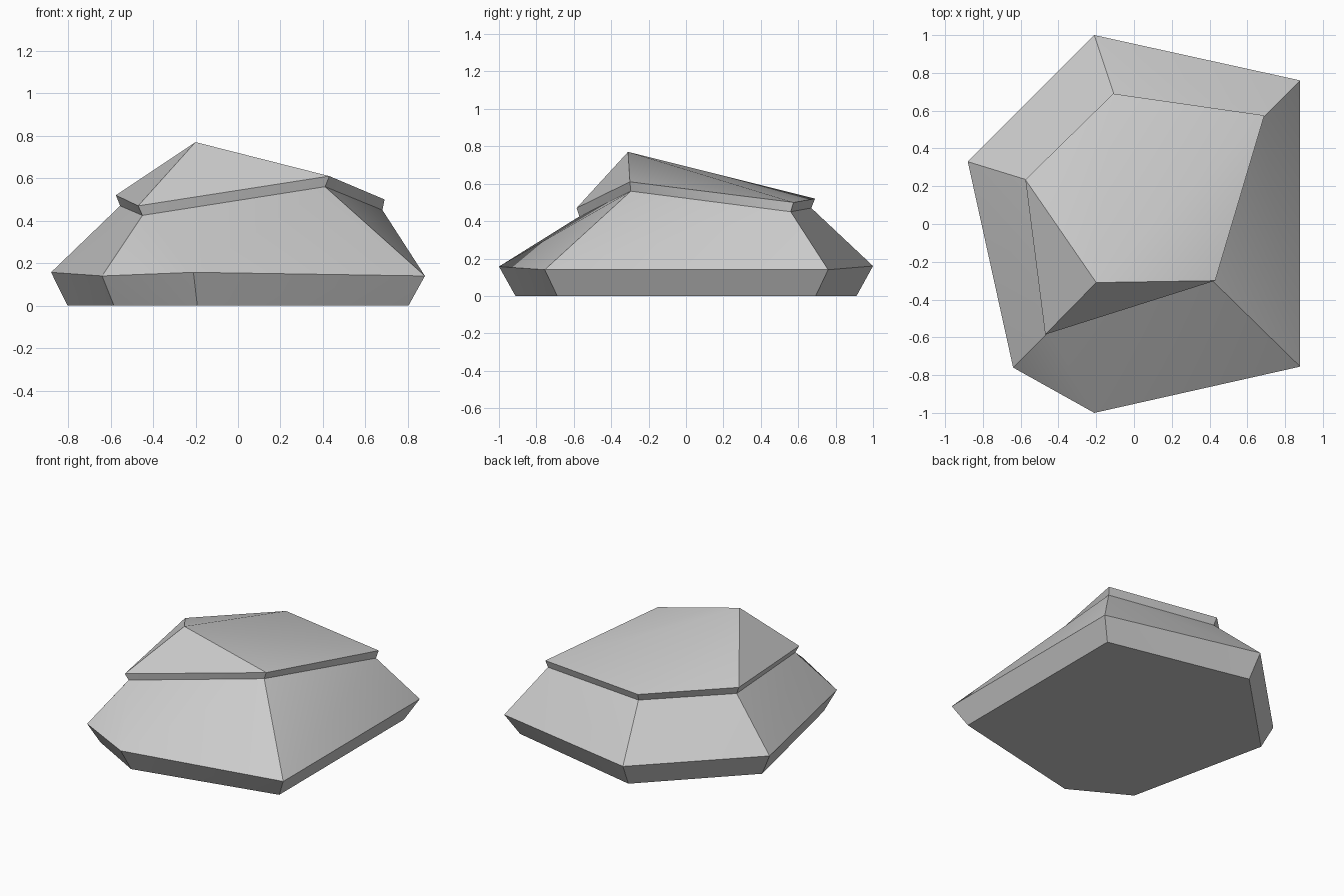
import bpy
import bmesh
import math

cube = bpy.data.objects.get("Cube")
if cube:
    bpy.data.objects.remove(cube, do_unlink=True)

# One plain stone colour
STONE = (0.6, 0.6, 0.6, 1)
stone = bpy.data.materials.new("stone_grey")
stone.use_nodes = True
stone.diffuse_color = STONE
shader = next(n for n in stone.node_tree.nodes if n.type == 'BSDF_PRINCIPLED')
shader.inputs["Base Color"].default_value = STONE
shader.inputs["Roughness"].default_value = 0.9

# Outlines of the rock, from the widest rim up to the peak
rim = [(-.21, 1, .16), (.88, .76, .14), (.88, -.755, .14),
       (-.21, -1, .157), (-.64, -.76, .14), (-.88, .33, .157)]
foot = [(x * .912, y * .912, 0) for x, y, z in rim]
ledge = [(-.10, .67, .47), (.68, .56, .45), (.41, -.295, .56),
         (-.45, -.57, .425), (-.555, .23, .47)]
brow = [(-.11, .69, .52), (.69, .575, .50), (.43, -.30, .61),
        (-.47, -.585, .47), (-.575, .235, .52)]
peak = [(-.20, -.31, .77)]


def add_facets(bm, points):
    """Wrap the points in facets, leaving the ledge opening clear."""
    part = bmesh.new()
    verts = [part.verts.new(p) for p in points]
    seam = set(verts[:len(ledge)])
    bmesh.ops.convex_hull(part, input=verts)
    inner = [f for f in part.faces if set(f.verts) <= seam]
    bmesh.ops.delete(part, geom=inner, context='FACES')
    mesh = bpy.data.meshes.new("part")
    part.to_mesh(mesh)
    part.free()
    bm.from_mesh(mesh)
    bpy.data.meshes.remove(mesh)


# Broad body and overhanging crown, welded along the ledge
bm = bmesh.new()
add_facets(bm, ledge + rim + foot)
add_facets(bm, ledge + brow + peak)
bmesh.ops.remove_doubles(bm, verts=bm.verts, dist=0.0001)
bmesh.ops.recalc_face_normals(bm, faces=bm.faces)
bmesh.ops.dissolve_limit(bm, angle_limit=math.radians(0.5),
                         verts=bm.verts, edges=bm.edges)
rock_mesh = bpy.data.meshes.new("rock")
bm.to_mesh(rock_mesh)
bm.free()

rock = bpy.data.objects.new("rock", rock_mesh)
bpy.context.collection.objects.link(rock)
rock_mesh.materials.append(stone)

# Soft shading across each broad facet, crisp edges between them
bpy.ops.object.select_all(action='DESELECT')
rock.select_set(True)
bpy.context.view_layer.objects.active = rock
bpy.ops.object.shade_smooth_by_angle(angle=math.radians(30))
